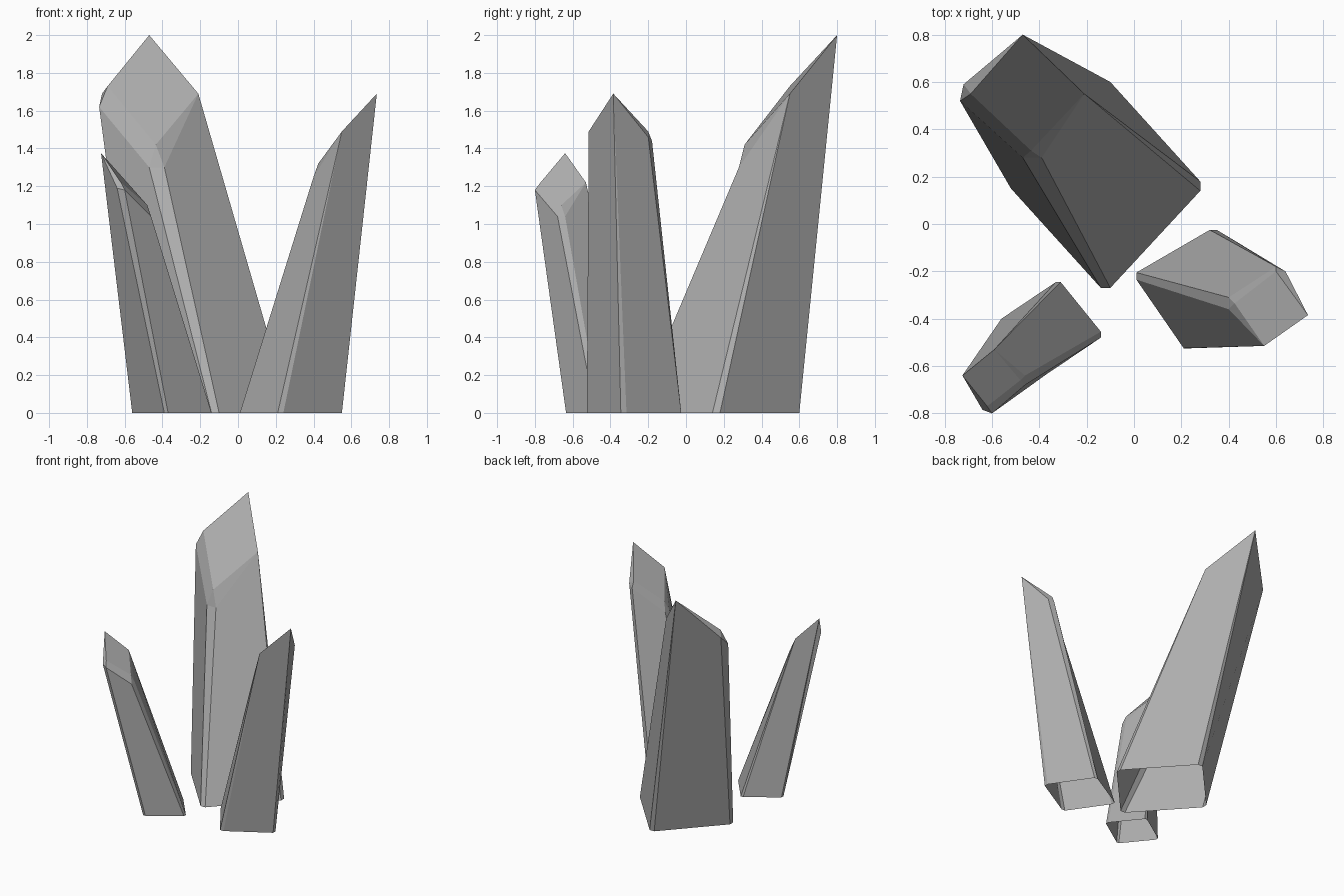
import bpy

if "Cube" in bpy.data.objects:
    bpy.data.objects.remove(bpy.data.objects["Cube"])

# mid grey stone
stone = bpy.data.materials.new("grey_stone")
stone.diffuse_color = (0.42, 0.42, 0.42, 1)
stone.use_nodes = True
stone.node_tree.nodes["Principled BSDF"].inputs["Base Color"].default_value = stone.diffuse_color


def crystal(name, centre, half_foot, top):
    """Open-bottomed chamfered prism whose slanted cap ends in a tip.
    Top order: shoulder, low corner pair + apex, far corner pair + apex, tip."""
    cx, cy = centre
    # foot ring of 8: four points plus the same four turned half round
    foot = half_foot + [(2 * cx - x, 2 * cy - y) for x, y in half_foot]
    verts = [(x, y, 0) for x, y in foot] + top
    S, L1, L2, LA, F1, F2, FA, T = range(8, 16)
    rim = [S, S, L1, L2, F1, F2, T, T]
    faces = []
    # walls, triangular where two foot points share one top point
    for i in range(8):
        j = (i + 1) % 8
        wall = [i, j, rim[j], rim[i]]
        faces.append(wall[:3] if rim[i] == rim[j] else wall)
    # cap and its bevelled edges
    faces += [(S, L1, LA), (L1, L2, LA), (L2, F1, FA, LA),
              (F1, F2, FA), (F2, T, FA), (S, LA, FA, T)]
    # points run clockwise from above, so flip to face outward
    faces = [tuple(reversed(f)) for f in faces]
    me = bpy.data.meshes.new(name)
    me.from_pydata(verts, [], faces)
    me.materials.append(stone)
    ob = bpy.data.objects.new(name, me)
    bpy.context.collection.objects.link(ob)


# large crystal, leaning back left
crystal("large_crystal", (-0.12, 0.165),
        [(0.28, 0.18), (0.28, 0.14), (-0.10, -0.27), (-0.14, -0.27)],
        [(-0.21, 0.55, 1.69),
         (-0.39, 0.28, 1.30), (-0.47, 0.28, 1.30), (-0.435, 0.31, 1.42),
         (-0.735, 0.52, 1.62), (-0.72, 0.59, 1.69), (-0.69, 0.55, 1.73),
         (-0.47, 0.80, 2.0)])

# medium crystal, leaning right
crystal("medium_crystal", (0.28, -0.275),
        [(0.24, -0.525), (0.21, -0.525), (0.01, -0.235), (0.01, -0.205)],
        [(0.55, -0.515, 1.49),
         (0.40, -0.36, 1.25), (0.40, -0.31, 1.25), (0.425, -0.335, 1.32),
         (0.60, -0.18, 1.44), (0.64, -0.20, 1.46), (0.60, -0.20, 1.49),
         (0.735, -0.385, 1.69)])

# small crystal, leaning front left
crystal("small_crystal", (-0.35, -0.44),
        [(-0.33, -0.245), (-0.31, -0.245), (-0.14, -0.455), (-0.14, -0.48)],
        [(-0.59, -0.53, 1.22),
         (-0.46, -0.64, 1.04), (-0.46, -0.68, 1.04), (-0.48, -0.66, 1.10),
         (-0.60, -0.80, 1.18), (-0.64, -0.785, 1.19), (-0.62, -0.77, 1.22),
         (-0.725, -0.64, 1.375)])
